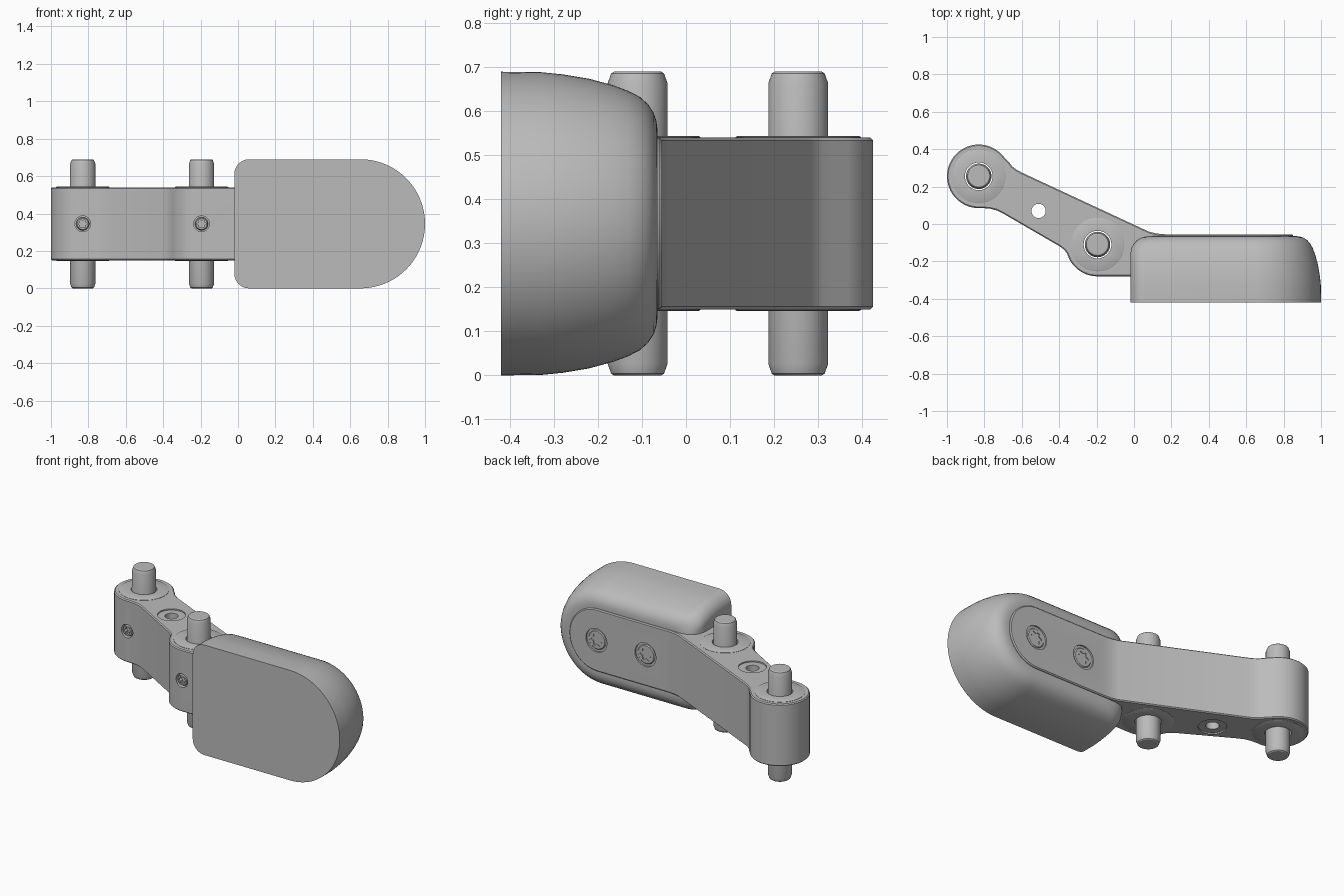
import bpy, bmesh
from math import sin, cos, pi, radians

cube = bpy.data.objects.get("Cube")
if cube:
    bpy.data.objects.remove(cube)

grey = bpy.data.materials.new("satin_grey")
grey.use_nodes = True
grey.diffuse_color = (0.5, 0.5, 0.5, 1)
bsdf = next(n for n in grey.node_tree.nodes if n.type == 'BSDF_PRINCIPLED')
bsdf.inputs["Base Color"].default_value = (0.5, 0.5, 0.5, 1)
bsdf.inputs["Roughness"].default_value = 0.5

MID = 0.345            # mid height of the whole part
PINS = [(-0.83, 0.255), (-0.195, -0.11)]
BODY_R = 0.195         # half height of the arm


def arc(cx, cy, r, start, end, n):
    """Points on an arc, angles in degrees."""
    return [(cx + r * cos(radians(start + (end - start) * i / n)),
             cy + r * sin(radians(start + (end - start) * i / n))) for i in range(n + 1)]


def circle(cx, cy, r, n=48):
    return arc(cx, cy, r, 0, 360, n)[:-1]


def lobes(cx, cy, r, n=48):
    """Six-lobed socket outline."""
    return [(cx + r * (1 + 0.2 * cos(6 * a)) * cos(a), cy + r * (1 + 0.2 * cos(6 * a)) * sin(a))
            for a in (2 * pi * i / n for i in range(n))]


def loft(name, layers, axis='Z'):
    """Skin a stack of (outline, depth) layers along an axis, capped at both ends."""
    bm = bmesh.new()
    rings = []
    for outline, t in layers:
        rings.append([bm.verts.new((u, v, t) if axis == 'Z' else (u, t, v)) for u, v in outline])
    for a, b in zip(rings, rings[1:]):
        for i in range(len(a)):
            j = (i + 1) % len(a)
            bm.faces.new((a[i], a[j], b[j], b[i]))
    bm.faces.new(rings[0])
    bm.faces.new(rings[-1])
    bmesh.ops.recalc_face_normals(bm, faces=bm.faces)
    mesh = bpy.data.meshes.new(name)
    bm.to_mesh(mesh)
    bm.free()
    mesh.materials.append(grey)
    obj = bpy.data.objects.new(name, mesh)
    bpy.context.collection.objects.link(obj)
    return obj


def prism(name, outline, lo, hi, axis='Z'):
    return loft(name, [(outline, lo), (outline, hi)], axis)


def select(obj):
    bpy.ops.object.select_all(action='DESELECT')
    obj.select_set(True)
    bpy.context.view_layer.objects.active = obj


def boolean(obj, cutter, operation='DIFFERENCE'):
    """Apply a boolean and discard the cutter."""
    mod = obj.modifiers.new("cut", 'BOOLEAN')
    mod.object, mod.operation, mod.solver = cutter, operation, 'EXACT'
    select(obj)
    bpy.ops.object.modifier_apply(modifier=mod.name)
    bpy.data.objects.remove(cutter)


def bevel(obj, width):
    mod = obj.modifiers.new("edge", 'BEVEL')
    mod.width, mod.segments = width, 1
    mod.limit_method, mod.angle_limit = 'ANGLE', radians(40)
    select(obj)
    bpy.ops.object.modifier_apply(modifier=mod.name)


def smooth(obj):
    select(obj)
    bpy.ops.object.shade_smooth_by_angle(angle=radians(30))


# Arm: plan outline with two round bosses and a tongue, trimmed to a rounded end
(ax, ay), (bx, by) = PINS
plan = [(1, -0.2), (1, -0.055), (0.17, -0.055), (0.12, -0.051), (0.08, -0.041),
        (-0.60, 0.275), (-0.628, 0.29), (-0.652, 0.309), (-0.668, 0.33)]
plan += arc(ax, ay, 0.17, 35, 275, 36)
plan += [(-0.77, 0.082), (-0.735, 0.073), (-0.70, 0.056),
         (-0.40, -0.118), (-0.375, -0.136), (-0.358, -0.158)]
plan += arc(bx, by, 0.17, 208, 270, 10) + [(0.1, -0.28), (0.1, -0.2)]
arm = prism("arm", plan, -0.2, 0.9)
side = [(-1.2, MID - BODY_R)] + arc(0.655, MID, BODY_R, -90, 90, 32) + [(-1.2, MID + BODY_R)]
boolean(arm, prism("arm_trim", side, -1, 1, 'Y'), 'INTERSECT')
bevel(arm, 0.006)

# Bores for the pins and the cross hole with its shallow recesses
for x, y in PINS:
    boolean(arm, prism("bore", circle(x, y, 0.074), -0.2, 0.9))
boolean(arm, prism("cross_hole", circle(-0.51, 0.07, 0.038), -0.2, 0.9))
for lo, hi in ((0.1, 0.158), (0.532, 0.6)):
    boolean(arm, prism("recess", circle(-0.51, 0.07, 0.08), lo, hi))

# Pins with tapered tips, and thin raised collars around them
for label, (x, y) in zip(("outer", "inner"), PINS):
    stack = [(0.054, 0), (0.06, 0.004), (0.068, 0.026), (0.068, 0.664), (0.06, 0.686), (0.054, 0.69)]
    smooth(loft(label + "_pin", [(circle(x, y, r), z) for r, z in stack]))
    for end, s in (("top", 1), ("bottom", -1)):
        steps = [(0.143, 0.18), (0.143, 0.1965), (0.138, 0.199)]
        collar = loft(f"{label}_{end}_collar", [(circle(x, y, r), MID + s * d) for r, d in steps])
        boolean(collar, prism("bore", circle(x, y, 0.074), -0.2, 0.9))
        smooth(collar)


def screw(name, x, face_y, out, hole_r, head_r, socket_r):
    """Sunken round-headed screw; out is the y direction it faces."""
    boolean(arm, prism("seat", circle(x, MID, hole_r), face_y - out * 0.035, face_y + out * 0.1, 'Y'))
    steps = [(head_r, -0.05), (head_r, -0.014), (head_r * 0.85, -0.005)]
    head = loft(name, [(circle(x, MID, r), face_y + out * d) for r, d in steps], 'Y')
    boolean(head, prism("socket", lobes(x, MID, socket_r), face_y - out * 0.03,
                        face_y + out * 0.1, 'Y'))
    smooth(head)


# Screws through the tongue and set screws facing the pins
for i, x in enumerate((0.32, 0.66)):
    screw(f"tongue_screw_{i + 1}", x, -0.055, 1, 0.073, 0.064, 0.034)
for i, (x, y) in enumerate(PINS):
    screw(f"set_screw_{i + 1}", x, y - 0.17, -1, 0.042, 0.035, 0.02)
smooth(arm)


# Pad: flat front, round end, edges rolling over towards the back
def pad_outline(end_inset, heel_inset):
    r, x0, c = 0.345 - end_inset, -0.02 + heel_inset, 0.08
    return (arc(0.655, MID, r, -90, 90, 48)
            + arc(x0 + c, MID + r - c, c, 90, 180, 10)
            + arc(x0 + c, MID - r + c, c, 180, 270, 10))


roll = [(-0.42, 0, 0), (-0.33, 0.001, 0), (-0.28, 0.006, 0), (-0.22, 0.016, 0),
        (-0.165, 0.031, 0), (-0.13, 0.044, 0.006), (-0.105, 0.057, 0.02),
        (-0.086, 0.074, 0.038), (-0.073, 0.094, 0.06), (-0.067, 0.113, 0.08),
        (-0.065, 0.13, 0.1), (-0.065, 0.145, 0.115)]
smooth(loft("pad", [(pad_outline(e, h), y) for y, e, h in roll], 'Y'))
